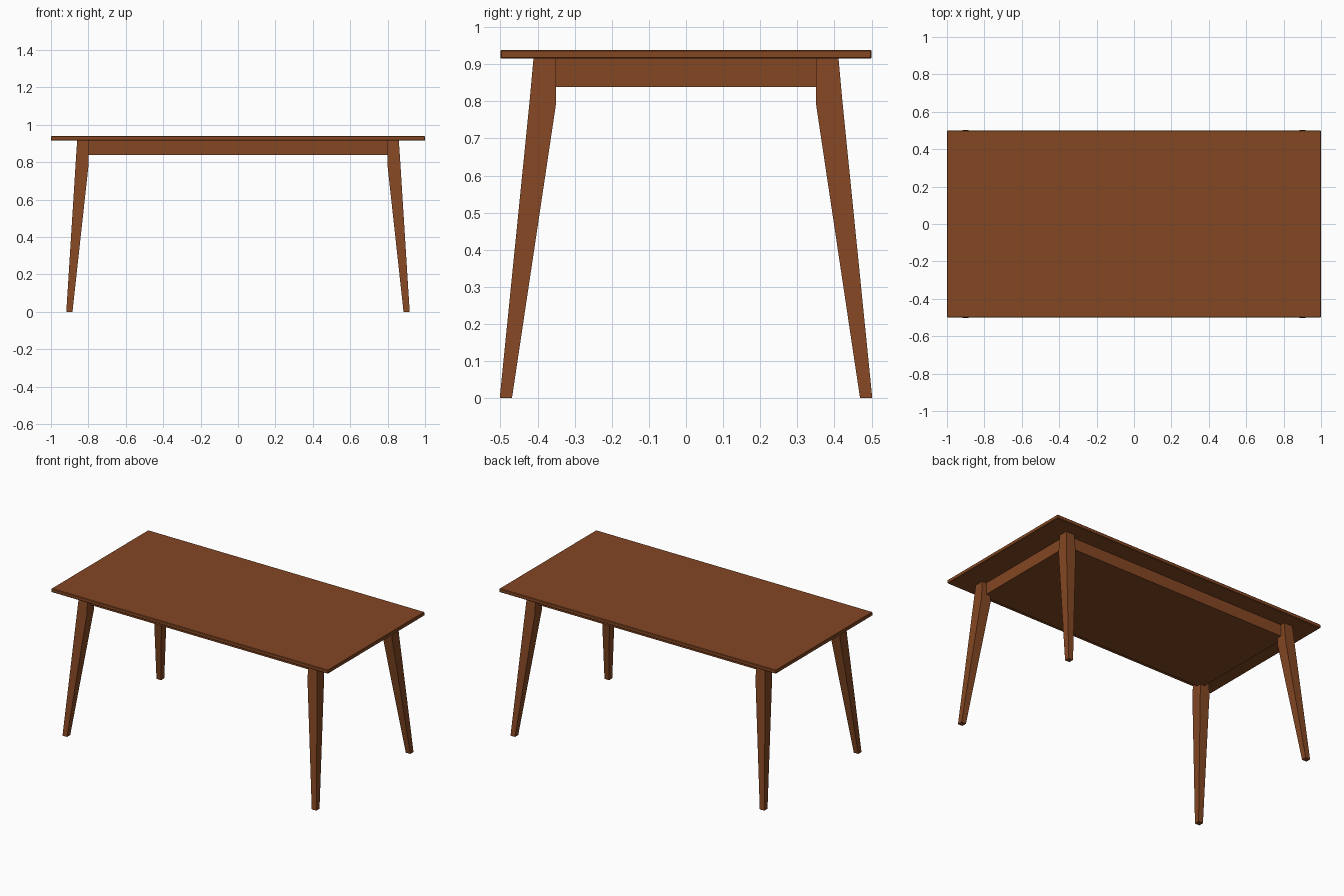
import bpy, bmesh

if "Cube" in bpy.data.objects:
    bpy.data.objects.remove(bpy.data.objects["Cube"])

wood = bpy.data.materials.new("warm_brown_wood")
wood.diffuse_color = (0.23, 0.063, 0.017, 1)
wood.use_nodes = True
wood.node_tree.nodes["Principled BSDF"].inputs["Base Color"].default_value = wood.diffuse_color


def add_object(name, bm):
    bmesh.ops.recalc_face_normals(bm, faces=bm.faces)
    mesh = bpy.data.meshes.new(name)
    bm.to_mesh(mesh)
    bm.free()
    mesh.materials.append(wood)
    obj = bpy.data.objects.new(name, mesh)
    bpy.context.collection.objects.link(obj)
    return obj


def loft(name, levels, sx=1, sy=1):
    """Stack of rectangles (z, x0, x1, y0, y1) joined into a closed solid."""
    bm = bmesh.new()
    rings = [[bm.verts.new((sx * x, sy * y, z))
              for x, y in ((x0, y0), (x1, y0), (x1, y1), (x0, y1))]
             for z, x0, x1, y0, y1 in levels]
    for a, b in zip(rings, rings[1:]):
        for i in range(4):
            j = (i + 1) % 4
            bm.faces.new((a[i], a[j], b[j], b[i]))
    bm.faces.new(rings[0])
    bm.faces.new(rings[-1])
    return add_object(name, bm)


UNDER, TOP = 0.915, 0.939

# Table top with slightly eased edges
top = loft("table_top", [(UNDER, -1, 1, -0.5, 0.5), (TOP, -1, 1, -0.5, 0.5)])
bevel = top.modifiers.new("eased_edges", 'BEVEL')
bevel.width = 0.003
bevel.segments = 1

# Solid apron block under the top
loft("apron", [(0.839, -0.83, 0.83, -0.38, 0.38),
               (UNDER, -0.83, 0.83, -0.38, 0.38)])

# Splayed, tapered legs with an upright inner face at the apron
leg = [(0.0, 0.885, 0.918, 0.469, 0.502),
       (0.795, 0.798, 0.868, 0.35, 0.422),
       (UNDER, 0.798, 0.860, 0.35, 0.411)]
for sx, side in ((-1, "left"), (1, "right")):
    for sy, end in ((-1, "front"), (1, "back")):
        loft(f"{end}_{side}_leg", leg, sx, sy)
